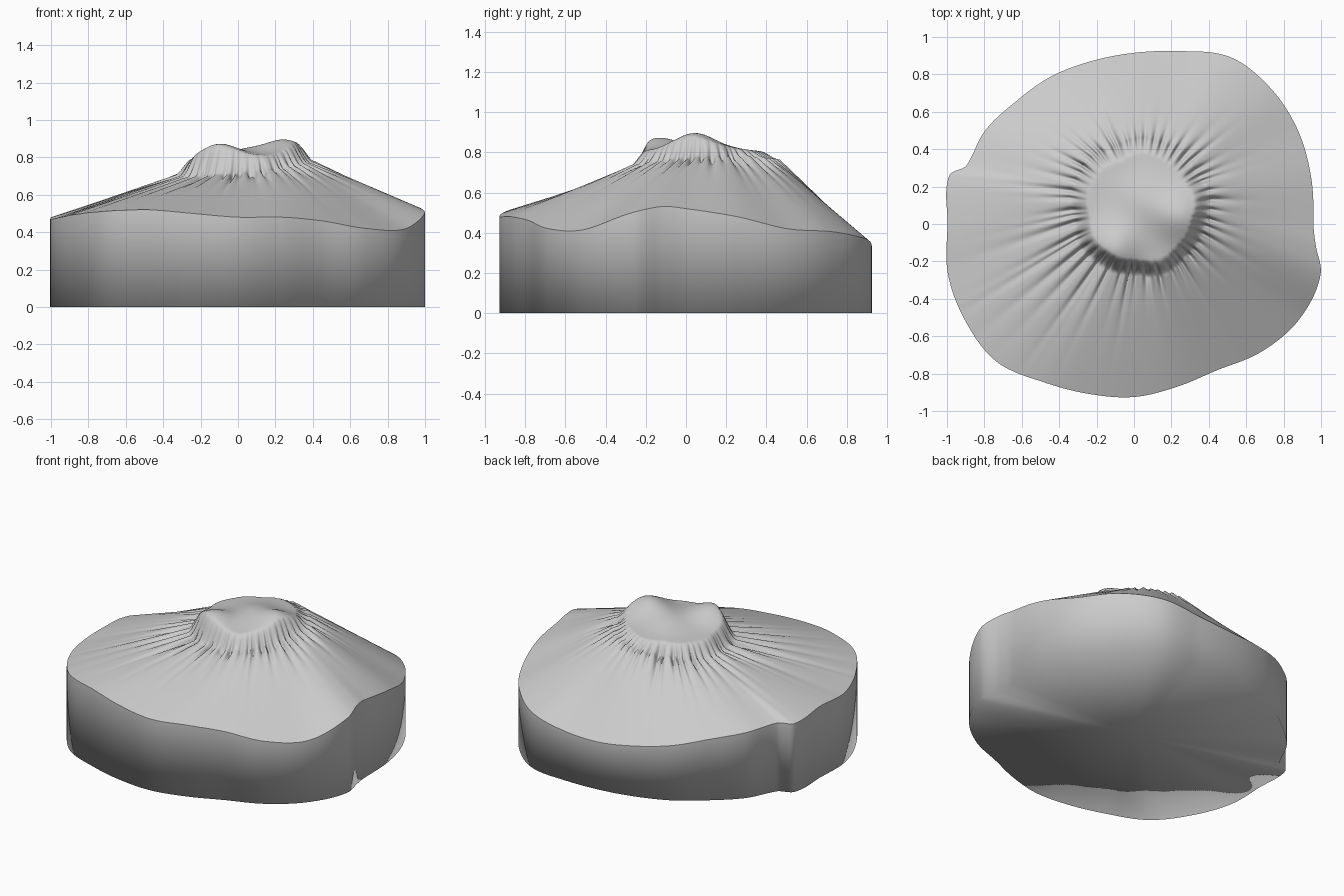
import bpy, bmesh, math, random
from math import sin, cos, exp, pi

if "Cube" in bpy.data.objects:
    bpy.data.objects.remove(bpy.data.objects["Cube"])

random.seed(4)
N = 480
CX, CY = 0.03, 0.085          # centre of the crown

# Outer rim: angle in degrees, radius, height
RIM = [(0, .96, .52), (15, .98, .48), (30, 1.01, .42), (45, 1.03, .405), (60, 1.03, .37),
       (75, .957, .33), (90, .915, .32), (105, .90, .34), (120, .905, .37), (134, .91, .41),
       (148, .94, .44), (161, .95, .46), (165, 1.02, .46), (180, .997, .48), (195, 1.03, .47),
       (210, 1.04, .49), (225, 1.04, .51), (240, .975, .52), (255, .94, .50), (270, .925, .48),
       (285, .90, .48), (300, .90, .46), (315, .965, .42), (330, 1.02, .415), (345, 1.033, .50),
       (353, .98, .53)]


def rim(deg):
    """Smooth closed interpolation of the rim table."""
    n = len(RIM)
    i = max(k for k in range(n) if RIM[k][0] <= deg)
    a, b = RIM[i], RIM[(i + 1) % n]
    p, q = RIM[i - 1], RIM[(i + 2) % n]
    span = (b[0] - a[0]) % 360
    t = (deg - a[0]) / span
    out = []
    for k in (1, 2):
        ma = (b[k] - p[k]) / (((b[0] - p[0]) % 360)) * span
        mb = (q[k] - a[k]) / (((q[0] - a[0]) % 360)) * span
        out.append((2*t**3 - 3*t*t + 1)*a[k] + (t**3 - 2*t*t + t)*ma
                   + (3*t*t - 2*t**3)*b[k] + (t**3 - t*t)*mb)
    return out


def bump(x, y, px, py, s):
    return exp(-((x - px)**2 + (y - py)**2) / s**2)


def cap_height(x, y):
    return (.80 + .04*x + .075*bump(x, y, -.10, -.13, .14)
            + .08*bump(x, y, .25, .04, .14) + .04*bump(x, y, .05, .12, .15))


# Radial folds round the crown: angle, width, depth, reach down the slope
FOLDS = []
for k in range(50):
    a = 2*pi*(k + random.uniform(-.3, .3)) / 50
    left = max(0, -cos(a))
    FOLDS.append((a, random.uniform(.025, .04), random.uniform(.02, .045),
                  random.uniform(.06, .16) + .25*left*random.random()))


def fold_depth(th, t):
    d = 0
    for a, w, amp, reach in FOLDS:
        da = (th - a + pi) % (2*pi) - pi
        if abs(da) < .12:
            d += amp * exp(-(da / w)**2) * exp(-t / reach)
    return d


CAP_RINGS, EDGE_RINGS, SLOPE_RINGS = 14, 10, 28
CAP_R, FOOT_R = .275, .375
bm = bmesh.new()
rings = [[] for _ in range(CAP_RINGS + EDGE_RINGS + SLOPE_RINGS + 1)]
for i in range(N):
    th = 2*pi*i / N
    c, s = cos(th), sin(th)
    wob = 1 + .025*sin(5*th + 1) + .015*sin(9*th)
    foot_z = .739 + .0375*c + .02*s
    R, Z = rim(math.degrees(th))
    col = []
    # smooth lumpy cap
    for k in range(1, CAP_RINGS + 1):
        r = CAP_R*wob*k / CAP_RINGS
        x, y = CX + r*c, CY + r*s
        col.append((x, y, cap_height(x, y)))
    # pitted edge of the crown
    x, y, top = col[-1]
    for k in range(1, EDGE_RINGS + 1):
        t = k / EDGE_RINGS
        r = (CAP_R + (FOOT_R - CAP_R)*t)*wob
        e = t*t*(3 - 2*t)
        col.append((CX + r*c, CY + r*s,
                    top + (foot_z - top)*e - e*fold_depth(th, 0)))
    # flared slope out to the rim
    fx, fy, _ = col[-1]
    for k in range(1, SLOPE_RINGS + 1):
        t = (k / SLOPE_RINGS)**1.5
        col.append((fx + (R*c - fx)*t, fy + (R*s - fy)*t,
                    foot_z + (Z - foot_z)*t - fold_depth(th, t)))
    # foot of the vertical wall
    col.append((R*c, R*s, 0))
    for ring, p in zip(rings, col):
        ring.append(bm.verts.new(p))

top = bm.verts.new((CX, CY, cap_height(CX, CY)))
base = bm.verts.new((0, 0, 0))
for i in range(N):
    j = (i + 1) % N
    bm.faces.new((top, rings[0][i], rings[0][j]))
    for a, b in zip(rings, rings[1:]):
        bm.faces.new((a[i], b[i], b[j], a[j]))
    bm.faces.new((base, rings[-1][j], rings[-1][i]))
for f in bm.faces:
    f.smooth = True
# crisp line where slope meets wall
for i in range(N):
    bm.edges.get((rings[-2][i], rings[-2][(i + 1) % N])).smooth = False

me = bpy.data.meshes.new("mound")
bm.to_mesh(me)
bm.free()
bpy.context.collection.objects.link(bpy.data.objects.new("mound", me))
